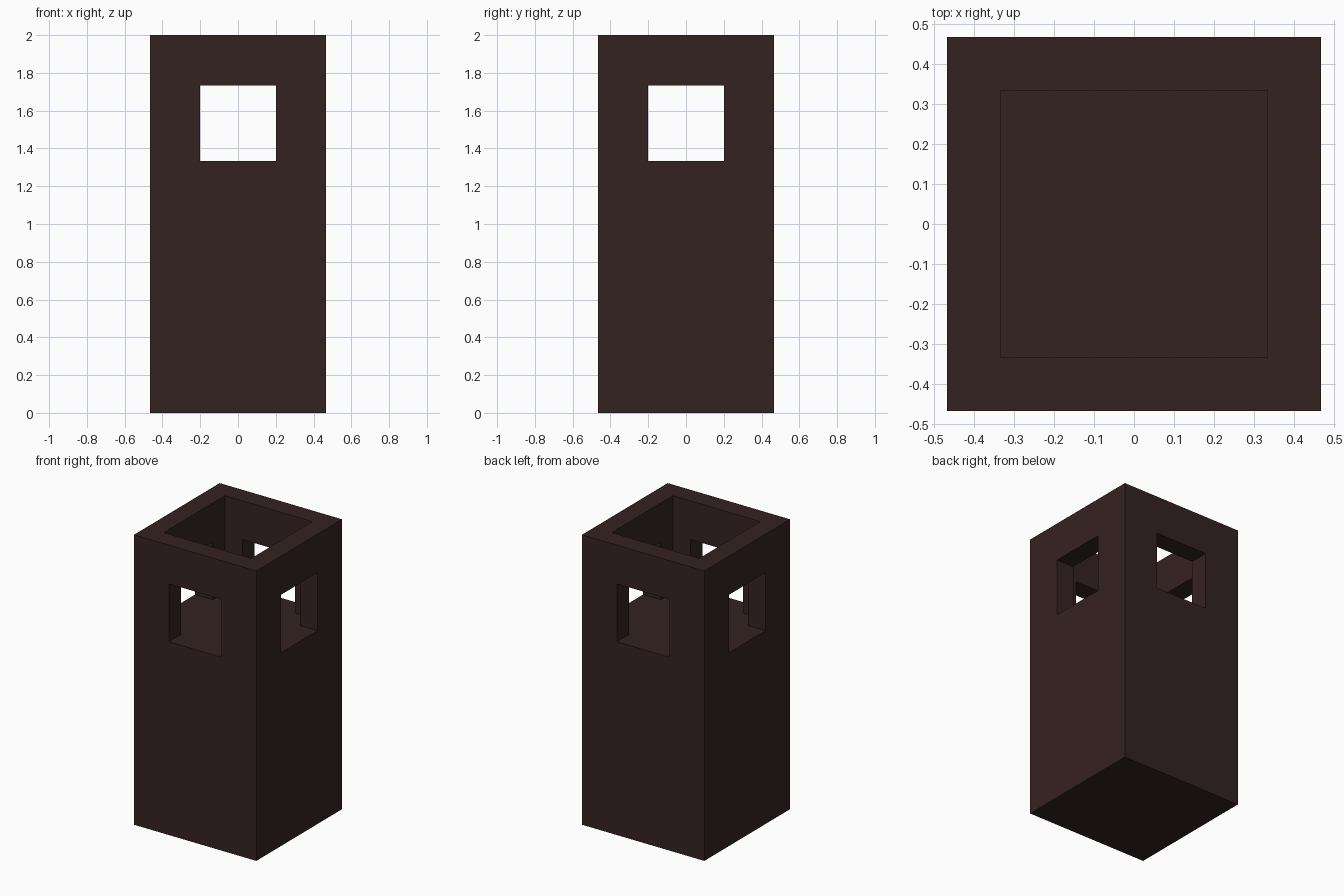
import bpy

if "Cube" in bpy.data.objects:
    bpy.data.objects.remove(bpy.data.objects["Cube"], do_unlink=True)

HALF = 0.4667      # outer half width
INNER = 0.3333     # half width of the open shaft
OPENING = 0.2      # half width of the windows
HEIGHT = 2.0
FLOOR = 1.3333     # shaft floor, level with the window sills
LINTEL = 1.7333


def box(name, half_x, half_y, bottom, top):
    bpy.ops.mesh.primitive_cube_add(size=2, location=(0, 0, 0))
    ob = bpy.context.object
    ob.name = ob.data.name = name
    for v in ob.data.vertices:
        v.co.x *= half_x
        v.co.y *= half_y
        v.co.z = top if v.co.z > 0 else bottom
    return ob


def cut(target, cutter):
    mod = target.modifiers.new(cutter.name, 'BOOLEAN')
    mod.operation = 'DIFFERENCE'
    mod.solver = 'EXACT'
    mod.object = cutter
    bpy.context.view_layer.objects.active = target
    bpy.ops.object.modifier_apply(modifier=mod.name)
    bpy.data.objects.remove(cutter, do_unlink=True)


# Dark brown material
brown = bpy.data.materials.new("dark_brown")
brown.use_nodes = True
color = (0.036, 0.016, 0.016, 1)
brown.diffuse_color = color
brown.node_tree.nodes["Principled BSDF"].inputs["Base Color"].default_value = color

# Square tower with a solid lower body
tower = box("tower", HALF, HALF, 0, HEIGHT)
tower.data.materials.append(brown)

# Open shaft at the top, then a window through each pair of walls
cut(tower, box("shaft_cutter", INNER, INNER, FLOOR, HEIGHT + 0.2))
cut(tower, box("side_window_cutter", 1, OPENING, FLOOR, LINTEL))
cut(tower, box("front_window_cutter", OPENING, 1, FLOOR, LINTEL))
